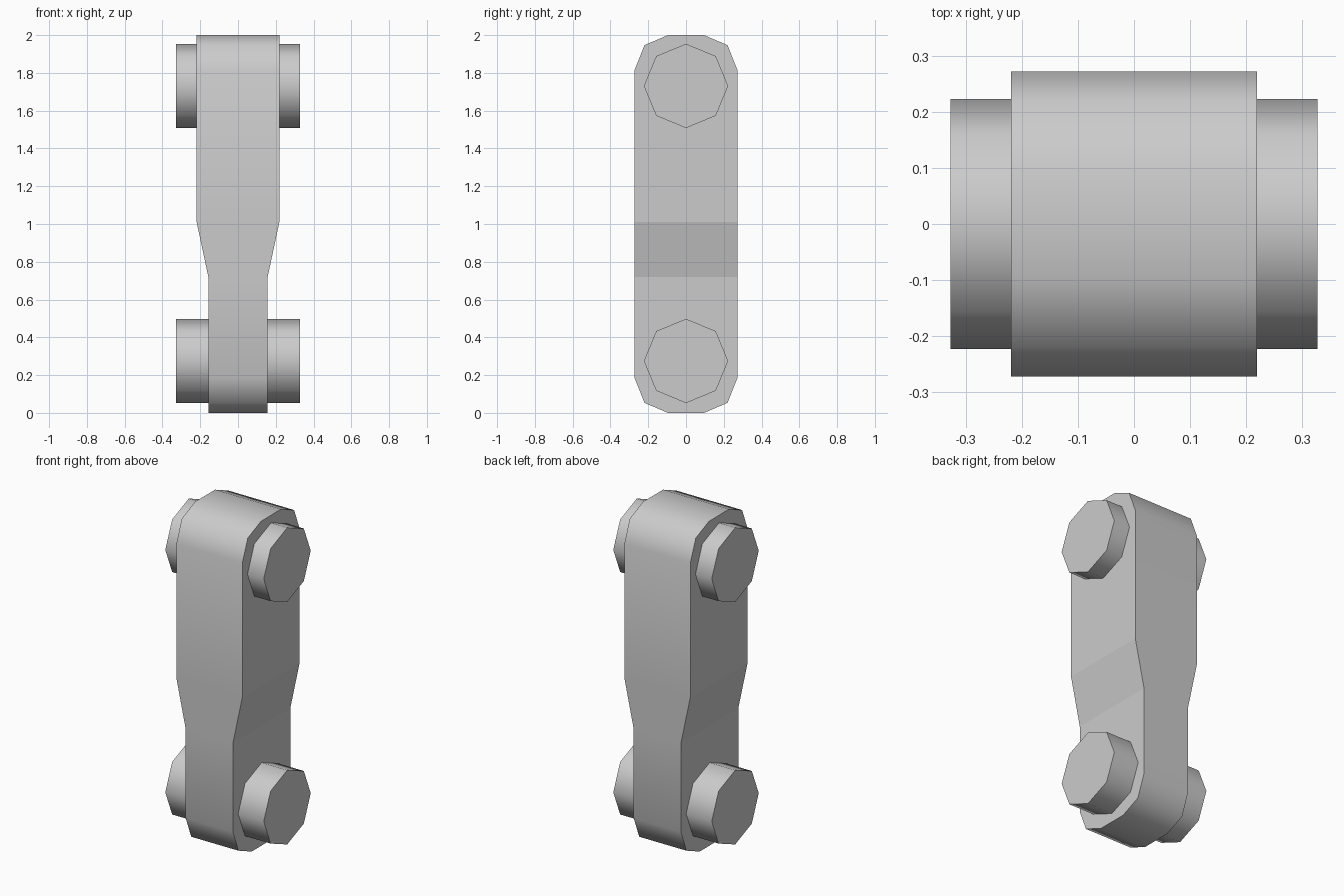
import bpy, bmesh, math

if "Cube" in bpy.data.objects:
    bpy.data.objects.remove(bpy.data.objects["Cube"])

LOW_X, HIGH_X = 0.157, 0.219    # half thickness below and above the taper
LOW_Z, HIGH_Z = 0.72, 1.01      # taper start and end
PIN_X, PIN_R = 0.327, 0.223


def prism(name, outline, half_x, cuts=(), shape=None):
    """Extrude a (y, z) outline along x; rim is smooth, end faces are flat."""
    bm = bmesh.new()
    face = bm.faces.new([bm.verts.new((-half_x, y, z)) for y, z in outline])
    ext = bmesh.ops.extrude_face_region(bm, geom=[face], use_keep_orig=True)
    moved = [g for g in ext["geom"] if isinstance(g, bmesh.types.BMVert)]
    bmesh.ops.translate(bm, verts=moved, vec=(2 * half_x, 0, 0))
    for z in cuts:
        bmesh.ops.bisect_plane(bm, geom=bm.verts[:] + bm.edges[:] + bm.faces[:],
                               plane_co=(0, 0, z), plane_no=(0, 0, 1))
    if shape:
        for v in bm.verts:
            v.co.x = math.copysign(shape(v.co.z), v.co.x)
    bmesh.ops.recalc_face_normals(bm, faces=bm.faces[:])
    for f in bm.faces:
        f.smooth = abs(f.normal.x) < 0.5
    for e in bm.edges:
        e.smooth = all(f.smooth for f in e.link_faces)
    mesh = bpy.data.meshes.new(name)
    bm.to_mesh(mesh)
    bm.free()
    obj = bpy.data.objects.new(name, mesh)
    bpy.context.collection.objects.link(obj)
    return obj


def thickness(z):
    t = min(1, max(0, (z - LOW_Z) / (HIGH_Z - LOW_Z)))
    return LOW_X + t * (HIGH_X - LOW_X)


# Link body with chamfered round ends and a tapered middle
half = [(0.095, 0), (0.22, 0.053), (0.272, 0.185),
        (0.272, 1.815), (0.22, 1.947), (0.095, 2)]
body = half + [(-y, z) for y, z in reversed(half)]
prism("link_body", body, HIGH_X, (LOW_Z, HIGH_Z), thickness)

# Octagonal pins through both ends
for name, zc in (("lower_pin", 0.275), ("upper_pin", 1.731)):
    ring = [(PIN_R * math.cos(i * math.pi / 4), zc + PIN_R * math.sin(i * math.pi / 4))
            for i in range(8)]
    prism(name, ring, PIN_X)
